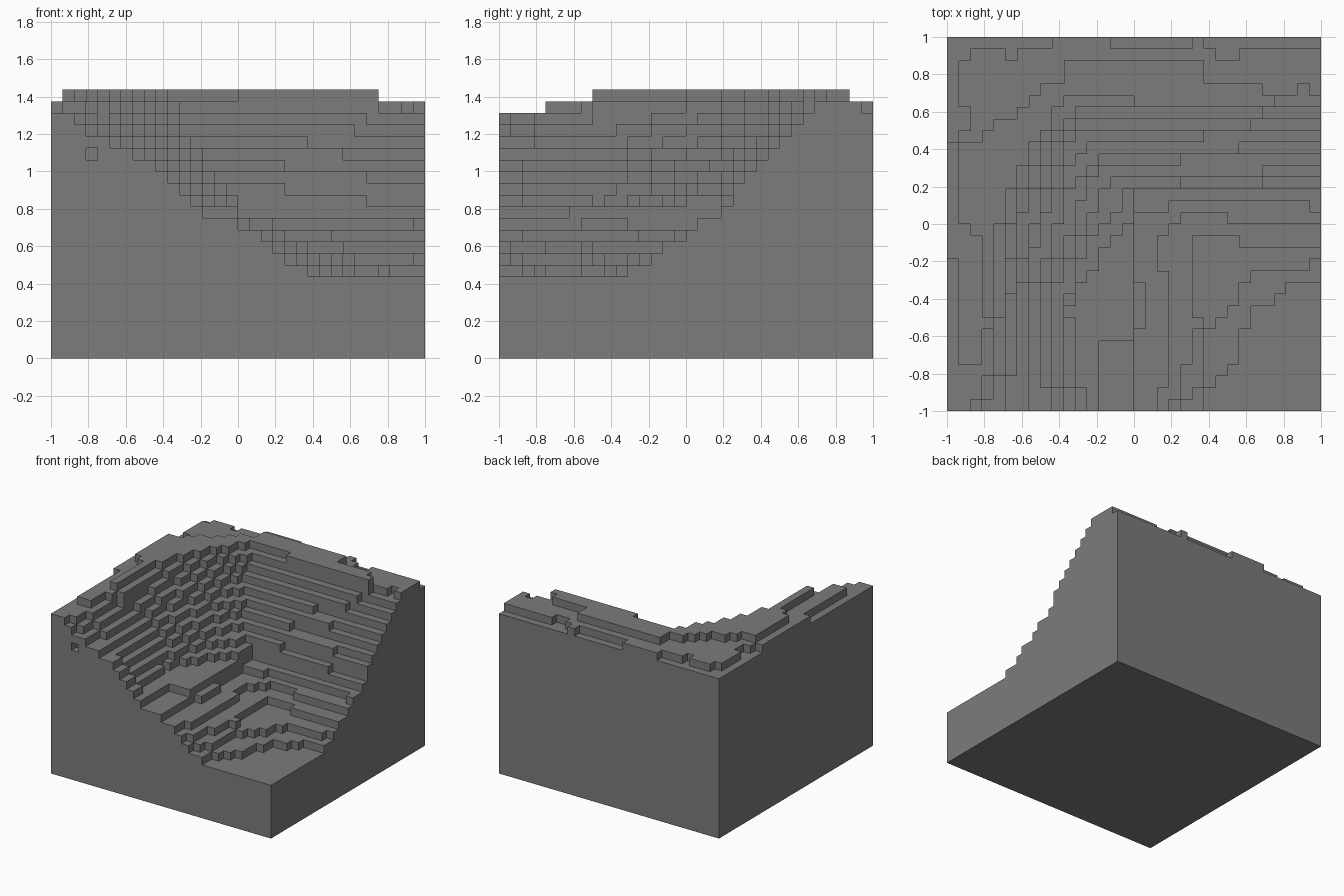
import bpy
import bmesh
from mathutils import Vector

GRID = 32                # cells along each side
CELL = 2 / GRID          # edge length of one cube
BASE = 7                 # height of the lowest floor, in cubes

if "Cube" in bpy.data.objects:
    bpy.data.objects.remove(bpy.data.objects["Cube"], do_unlink=True)

heights = {(i, j): BASE for i in range(GRID) for j in range(GRID)}


def inside(x, y, outline):
    """Even-odd test of a point against a closed outline."""
    hit = False
    for (ax, ay), (bx, by) in zip(outline, outline[1:] + outline[:1]):
        if (ay > y) != (by > y) and x < ax + (y - ay) * (bx - ax) / (by - ay):
            hit = not hit
    return hit


def raise_area(level, outline):
    """Lift every cell whose centre lies in the outline to the level."""
    for (i, j), height in heights.items():
        if inside(i + 0.501, j + 0.499, outline):
            heights[i, j] = max(height, level)


def terrace(level, *contour):
    """Terrace behind a contour running from the front edge to the right edge."""
    raise_area(level, list(contour) + [(GRID, GRID), (0, GRID), (0, 0)])


def notch(left, right, front, back, level=21):
    """Lower a rectangular patch of the rim."""
    for i in range(left, right):
        for j in range(front, back):
            heights[i, j] = min(heights[i, j], level)


# Gentle lower terraces on the bowl floor
terrace(8, (22, 0), (22, 1), (25, 5), (26, 9), (28, 9), (29, 11), (32, 11))
terrace(9, (20, 0), (22, 3), (22, 6), (25, 9), (26, 12), (31, 12), (31, 13), (32, 13))
terrace(10, (19, 0), (21, 5), (22, 8), (21, 9), (21, 14), (22, 15), (25, 15),
        (25, 14), (32, 14))
terrace(11, (18, 0), (19, 4), (19, 12), (18, 13), (18, 14), (20, 17), (24, 17),
        (24, 16), (32, 16))

# Central cliff and the shelf above it
terrace(12, (16, 0), (16, 6), (17, 7), (17, 11), (16, 12), (16, 17), (19, 17),
        (19, 18), (31, 18), (31, 17), (32, 17))
terrace(13, (14, 0), (13, 1), (13, 5), (14, 6), (16, 6), (16, 19), (32, 19))
terrace(14, (12, 0), (11, 4), (11, 7), (10, 8), (11, 10), (13, 13), (16, 17),
        (16, 19), (27, 19), (27, 20), (32, 20))

# Steep upper terraces
terrace(15, (11, 0), (10, 4), (10, 9), (12, 14), (15, 18), (15, 19), (20, 19),
        (20, 20), (32, 20))
terrace(16, (10, 0), (9, 4), (9, 10), (11, 14), (14, 20), (27, 20), (27, 21), (32, 21))
terrace(17, (9, 0), (8, 4), (8, 10), (10, 14), (13, 21), (20, 21), (20, 22), (32, 22))
terrace(18, (7, 0), (7, 10), (9, 14), (10, 18), (13, 22), (25, 22), (25, 23), (32, 23))
terrace(19, (5, 0), (5, 2), (6, 4), (6, 10), (8, 15), (9, 18), (12, 23), (22, 23),
        (22, 24), (32, 24))
terrace(20, (3, 0), (5, 4), (5, 9), (7, 14), (8, 18), (11, 24), (26, 24), (26, 25),
        (32, 25))
terrace(21, (2, 0), (4, 4), (4, 7), (5, 10), (6, 15), (7, 18), (10, 24), (12, 25),
        (27, 25), (27, 26), (32, 26))

# Rim, with its outer edge worn down in places
terrace(22, (0, 4), (3, 4), (3, 6), (5, 8), (5, 14), (6, 18), (8, 22), (10, 25),
        (12, 26), (28, 26), (28, 27), (32, 27))
notch(0, 1, 0, 13)
notch(0, 1, 23, GRID)
notch(1, 2, 24, 26)
notch(0, 2, 30, GRID)
notch(5, 6, 30, GRID)
notch(23, 25, 30, GRID)
notch(30, 31, 27, 28)
for left, right in ((0, 9), (14, 21), (22, GRID)):
    notch(left, right, 31, GRID)

# Crest along the rim
raise_area(23, [(3, 8), (4, 8), (4, 13), (5, 18), (7, 22), (9, 25), (11, 27), (15, 27),
                (16, 26), (28, 26), (28, 27), (27, 28), (22, 28), (22, 30), (10, 30),
                (10, 28), (8, 28), (8, 27), (6, 26), (6, 25), (4, 25), (3, 23), (1, 23),
                (1, 16), (2, 16), (2, 15), (3, 15)])

# Solid cubes, with one small pocket missing from the front face
solid = {(i, j, k) for (i, j), height in heights.items() for k in range(height)}
solid.discard((3, 0, 17))

# Skin: one square on every exposed cube side
bm = bmesh.new()
corners = {}


def corner(point):
    key = tuple(round(c) for c in point)
    if key not in corners:
        x, y, z = key
        corners[key] = bm.verts.new((x * CELL - 1, y * CELL - 1, z * CELL))
    return corners[key]


axes = [Vector((1, 0, 0)), Vector((0, 1, 0)), Vector((0, 0, 1))]
for cube in sorted(solid):
    centre = Vector(cube) + Vector((0.5, 0.5, 0.5))
    for a in range(3):
        for sign in (1, -1):
            normal = axes[a] * sign
            if tuple(round(c) for c in Vector(cube) + normal) in solid:
                continue
            u, v = axes[(a + 1) % 3] / 2, axes[(a + 2) % 3] / 2 * sign
            middle = centre + normal / 2
            bm.faces.new([corner(middle + p) for p in (-u - v, u - v, u + v, v - u)])

mesh = bpy.data.meshes.new("terraced_hillside")
bm.to_mesh(mesh)
bm.free()

stone = bpy.data.materials.new("stone_grey")
stone.use_nodes = True
grey = (0.2, 0.2, 0.2, 1)
stone.diffuse_color = grey
stone.node_tree.nodes["Principled BSDF"].inputs["Base Color"].default_value = grey
mesh.materials.append(stone)

hillside = bpy.data.objects.new("terraced_hillside", mesh)
bpy.context.collection.objects.link(hillside)
